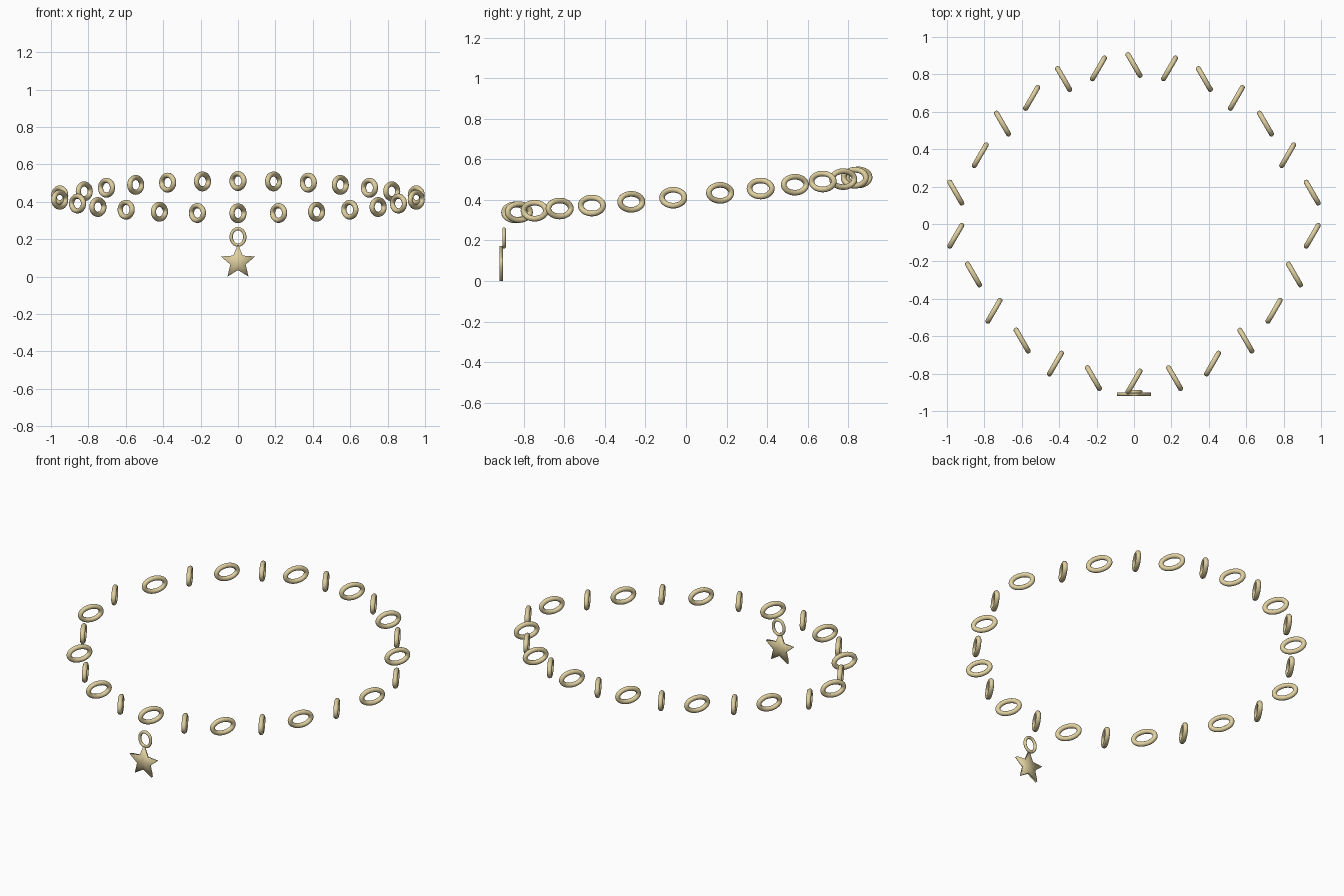
import bpy
from math import sin, cos, pi, radians, atan2, hypot

if "Cube" in bpy.data.objects:
    bpy.data.objects.remove(bpy.data.objects["Cube"])

gold = bpy.data.materials.new("pale_gold")
gold.diffuse_color = (0.74, 0.63, 0.35, 1)
gold.use_nodes = True
gold.node_tree.nodes["Principled BSDF"].inputs["Base Color"].default_value = gold.diffuse_color


def finish(ob, name):
    ob.name = name
    ob.data.materials.append(gold)
    bpy.ops.object.shade_smooth()


def oval_ring(name, loc, A, B, r, spin):
    """Upright oval ring with an even round tube: half-length A, half-height B."""
    bpy.ops.mesh.primitive_torus_add(location=loc, rotation=(pi / 2, 0, spin),
                                     major_radius=1, minor_radius=r,
                                     major_segments=40, minor_segments=14)
    ob = bpy.context.object
    for v in ob.data.vertices:
        a = atan2(v.co.y, v.co.x)
        d = hypot(v.co.x, v.co.y) - 1
        nx, ny = B * cos(a), A * sin(a)
        n = hypot(nx, ny)
        v.co.x = A * cos(a) + d * nx / n
        v.co.y = B * sin(a) + d * ny / n
    finish(ob, name)


# Chain path: right half from back to front, mirrored for the left half
half = [(0, .85), (.19, .832), (.376, .775), (.547, .674), (.703, .537),
        (.822, .368), (.953, .168), (.953, -.063), (.858, -.27),
        (.749, -.464), (.598, -.623), (.42, -.746), (.217, -.824), (0, -.842)]
path = half + [(-x, y) for x, y in half[-2:0:-1]]

# Chain links, alternately turned, on a ring rising to the back
for i, (x, y) in enumerate(path):
    spin = radians(-60 if i % 2 == 0 else 60)
    oval_ring(f"chain_link_{i + 1}", (x, y, .417 + .102 * y + .01 * y * y),
              .0637, .0393, .0138, spin)

# Pendant ring
oval_ring("pendant_ring", (0, -.897, .212), .0365, .044, .0088, 0)

# Star pendant: a thin five-pointed plate, softly shaded
R, t, yc, zc = .0957, .0085, -.910, .0774
outline = [((R if k % 2 == 0 else R * .45) * sin(k * pi / 5),
            (R if k % 2 == 0 else R * .45) * cos(k * pi / 5)) for k in range(10)]
verts = [(x, yc + s * t, zc + z) for s in (-1, 1) for x, z in outline]
verts += [(0, yc - t, zc), (0, yc + t, zc)]
faces = []
for k in range(10):
    n = (k + 1) % 10
    faces += [(20, k, n), (21, 10 + n, 10 + k), (k, 10 + k, 10 + n, n)]
me = bpy.data.meshes.new("star_pendant")
me.from_pydata(verts, [], faces)
star = bpy.data.objects.new("star_pendant", me)
bpy.context.collection.objects.link(star)
bpy.ops.object.select_all(action='DESELECT')
star.select_set(True)
bpy.context.view_layer.objects.active = star
bpy.ops.object.mode_set(mode='EDIT')
bpy.ops.mesh.select_all(action='SELECT')
bpy.ops.mesh.normals_make_consistent(inside=False)
bpy.ops.object.mode_set(mode='OBJECT')
finish(star, "star_pendant")
